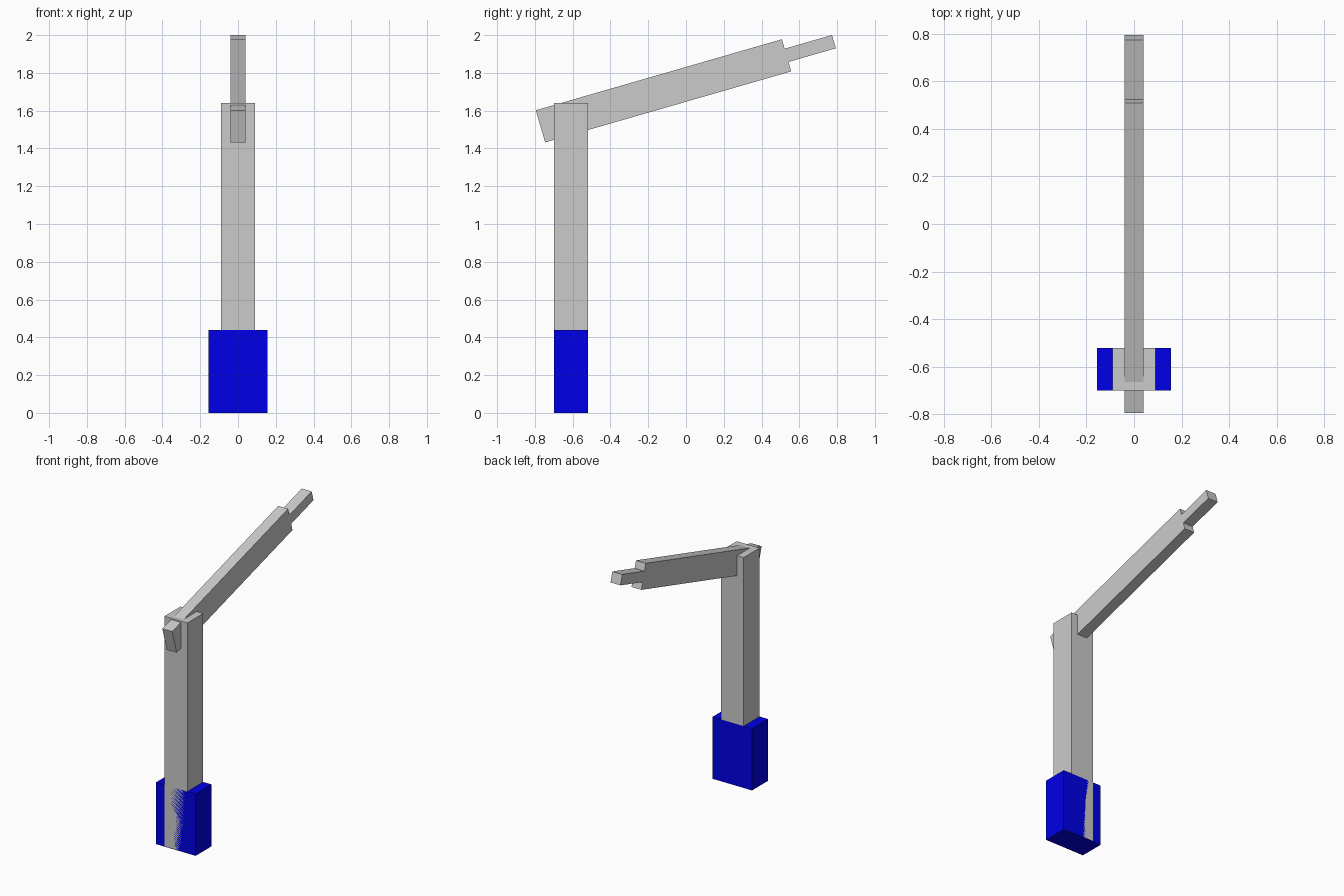
import bpy, bmesh
from math import radians, sin, cos

if "Cube" in bpy.data.objects:
    bpy.data.objects.remove(bpy.data.objects["Cube"])


def make_object(name, bm):
    bmesh.ops.recalc_face_normals(bm, faces=bm.faces)
    mesh = bpy.data.meshes.new(name)
    bm.to_mesh(mesh)
    bm.free()
    obj = bpy.data.objects.new(name, mesh)
    bpy.context.collection.objects.link(obj)
    return obj


def box(name, lo, hi):
    bm = bmesh.new()
    bmesh.ops.create_cube(bm, size=1)
    for v in bm.verts:
        v.co = [a + (b - a) * (c + 0.5) for a, b, c in zip(lo, hi, v.co)]
    return make_object(name, bm)


# Blue base block
blue = bpy.data.materials.new("blue")
blue.diffuse_color = (0.0, 0.0, 0.8, 1)
blue.use_nodes = True
blue.node_tree.nodes["Principled BSDF"].inputs["Base Color"].default_value = blue.diffuse_color
base = box("base", (-0.156, -0.699, 0), (0.156, -0.52, 0.44))
base.data.materials.append(blue)

# Upright post standing inside the base
box("post", (-0.09, -0.699, 0.004), (0.09, -0.52, 1.64))

# Tilted arm with a slimmer tip, extruded from one side profile
half_len, half_h, tip_end, tip_h, half_w = 0.678, 0.0885, 0.939, 0.0365, 0.039
profile = [(-half_len, -half_h), (half_len, -half_h), (half_len, -tip_h), (tip_end, -tip_h),
           (tip_end, tip_h), (half_len, tip_h), (half_len, half_h), (-half_len, half_h)]
tilt = radians(16.1)
bm = bmesh.new()
verts = [bm.verts.new((-half_w,
                       -0.119 + u * cos(tilt) - v * sin(tilt),
                       1.705 + u * sin(tilt) + v * cos(tilt))) for u, v in profile]
face = bm.faces.new(verts)
ext = bmesh.ops.extrude_face_region(bm, geom=[face])["geom"]
bmesh.ops.translate(bm, vec=(2 * half_w, 0, 0),
                    verts=[g for g in ext if isinstance(g, bmesh.types.BMVert)])
make_object("arm", bm)
